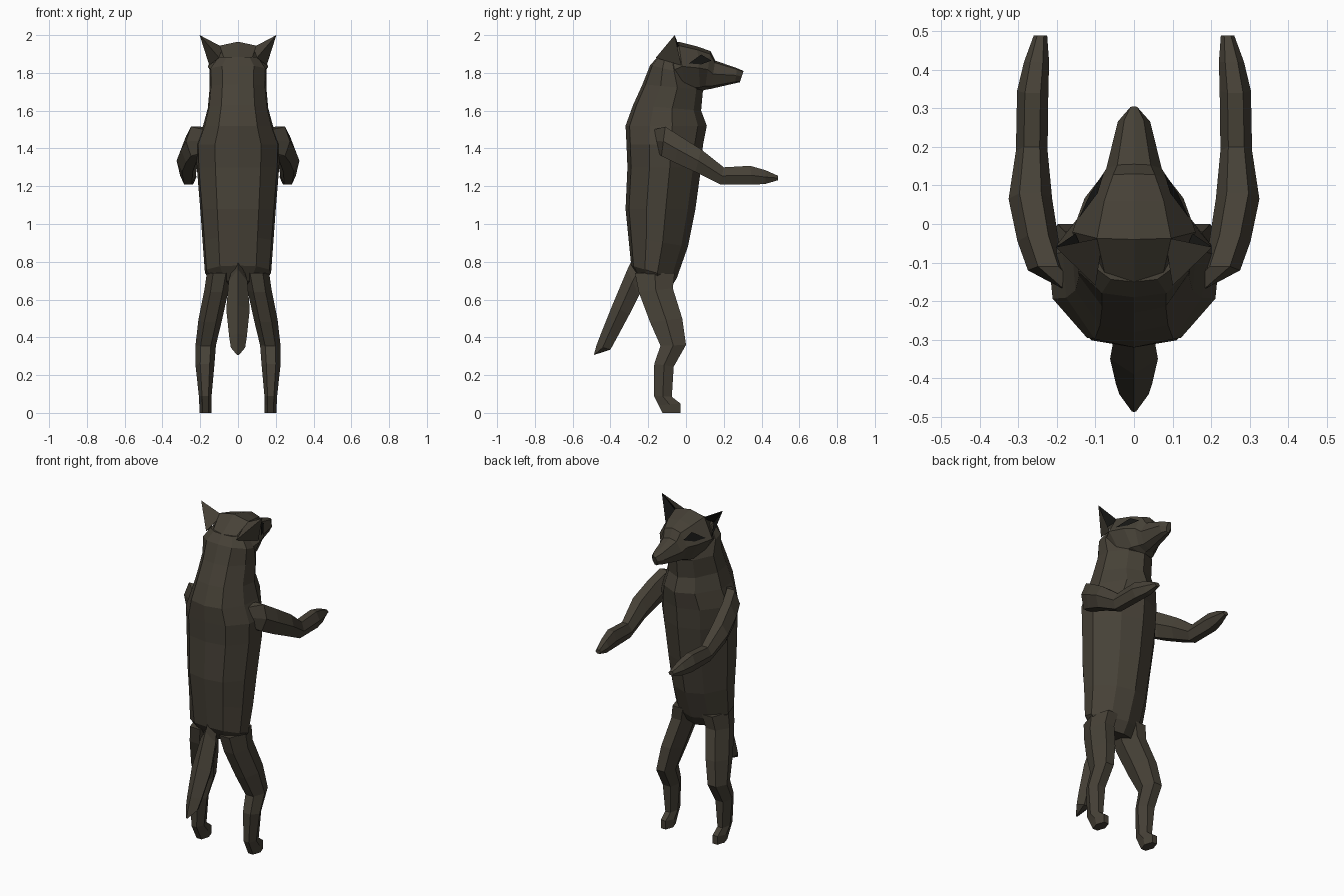
import bpy, bmesh


def material(name, color):
    m = bpy.data.materials.new(name)
    m.diffuse_color = (*color, 1)
    return m


FUR = material("dark_fur", (0.062, 0.053, 0.038))
DARK = material("black", (0.008, 0.008, 0.007))


def finish(name, bm, mirror=False, mat=FUR):
    me = bpy.data.meshes.new(name)
    bm.to_mesh(me)
    bm.free()
    me.materials.append(mat)
    ob = bpy.data.objects.new(name, me)
    bpy.context.collection.objects.link(ob)
    if mirror:
        ob.modifiers.new("mirror", 'MIRROR').use_mirror_merge = False
    return ob


def closed(half):
    """Complete a half section by mirroring it in u."""
    return half + [(-u, v) for u, v in reversed(half) if u > 0]


def loft(name, rings, section, mirror=False):
    """Each ring: edge A (y, z), edge B (y, z), x from, x to."""
    bm = bmesh.new()
    loops = []
    for ya, za, yb, zb, x0, x1 in rings:
        cx, hx = (x0 + x1) / 2, (x1 - x0) / 2
        loops.append([bm.verts.new((cx + hx * u,
                                    ya + (yb - ya) * (v + 1) / 2,
                                    za + (zb - za) * (v + 1) / 2))
                      for u, v in section])
    n = len(section)
    for a, b in zip(loops, loops[1:]):
        for i in range(n):
            j = (i + 1) % n
            bm.faces.new((a[i], a[j], b[j], b[i]))
    bm.faces.new(loops[0])
    bm.faces.new(loops[-1])
    bmesh.ops.recalc_face_normals(bm, faces=bm.faces)
    return finish(name, bm, mirror)


def patch(name, points, faces, mat=FUR):
    bm = bmesh.new()
    vs = [bm.verts.new(p) for p in points]
    for f in faces:
        bm.faces.new([vs[i] for i in f])
    return finish(name, bm, True, mat)


BODY = closed([(0, -1), (.55, -.9), (.95, -.4), (1, .15), (.55, .78), (0, 1)])
HEAD = closed([(0, -1), (.6, -.85), (1, -.05), (.6, .8), (0, 1)])
LIMB = closed([(.5, -1), (1, 0), (.5, 1)])
TAIL = closed([(0, -1), (1, -.1), (.5, 1)])

# torso and neck: back edge, belly edge, width
loft("torso", [
    (-.24, .70, -.09, .65, -.12, .12),
    (-.29, .78, -.05, .71, -.175, .175),
    (-.305, .93, .01, .88, -.187, .187),
    (-.32, 1.08, .05, 1.08, -.20, .20),
    (-.31, 1.30, .08, 1.30, -.218, .218),
    (-.315, 1.42, .09, 1.42, -.222, .222),
    (-.32, 1.52, .11, 1.52, -.185, .185),
    (-.28, 1.63, .08, 1.60, -.16, .16),
    (-.23, 1.74, .09, 1.71, -.15, .15),
    (-.19, 1.84, .03, 1.79, -.152, .152),
    (-.15, 1.885, -.02, 1.88, -.11, .11)], BODY)

# head and snout: top edge, jaw edge, width
loft("head", [
    (-.15, 1.885, -.10, 1.68, -.12, .12),
    (-.04, 1.965, .00, 1.69, -.16, .16),
    (.06, 1.94, .075, 1.70, -.128, .128),
    (.13, 1.915, .10, 1.71, -.09, .09),
    (.155, 1.865, .13, 1.715, -.072, .072),
    (.27, 1.825, .26, 1.745, -.042, .042),
    (.305, 1.81, .285, 1.75, -.015, .015)], HEAD)

# ears: outer shell and hollow inside
inner, outer, rear = (.08, -.035, 1.935), (.152, -.025, 1.84), (.10, -.16, 1.88)
tip, deep = (.203, -.06, 2.0), (.125, -.085, 1.90)
patch("ears", [inner, outer, rear, tip], [(0, 3, 2), (2, 3, 1)])
patch("ear_hollows", [inner, outer, deep, tip], [(0, 2, 3), (2, 1, 3)], DARK)

# eye patches
patch("eyes", [(.143, .015, 1.85), (.113, .08, 1.845),
               (.077, .135, 1.865), (.094, .08, 1.897)], [(0, 1, 2, 3)], DARK)

# arms: upper edge, lower edge, inner and outer x
loft("arms", [
    (-.17, 1.50, -.15, 1.38, .12, .20),
    (-.11, 1.515, -.13, 1.36, .17, .275),
    (-.03, 1.465, -.06, 1.325, .195, .302),
    (.08, 1.395, .05, 1.275, .212, .325),
    (.20, 1.30, .18, 1.21, .224, .306),
    (.34, 1.308, .35, 1.208, .222, .303),
    (.42, 1.285, .42, 1.212, .22, .285),
    (.488, 1.255, .488, 1.232, .225, .26)], LIMB, True)

# legs: rear edge, front edge, inner and outer x
loft("legs", [
    (-.27, .74, -.06, .74, .03, .165),
    (-.25, .64, -.07, .66, .05, .178),
    (-.19, .48, -.02, .50, .085, .21),
    (-.135, .355, .0, .36, .117, .225),
    (-.168, .26, -.065, .245, .125, .225),
    (-.17, .09, -.075, .085, .14, .207),
    (-.145, .04, -.03, .05, .14, .205),
    (-.125, 0, -.03, 0, .14, .203)], LIMB, True)

# tail: upper edge, lower edge, width
loft("tail", [
    (-.28, .82, -.20, .70, -.03, .03),
    (-.31, .76, -.25, .62, -.05, .05),
    (-.39, .57, -.30, .52, -.062, .062),
    (-.45, .42, -.37, .39, -.047, .047),
    (-.475, .355, -.40, .335, -.038, .038),
    (-.488, .305, -.482, .31, -.006, .006)], TAIL)
